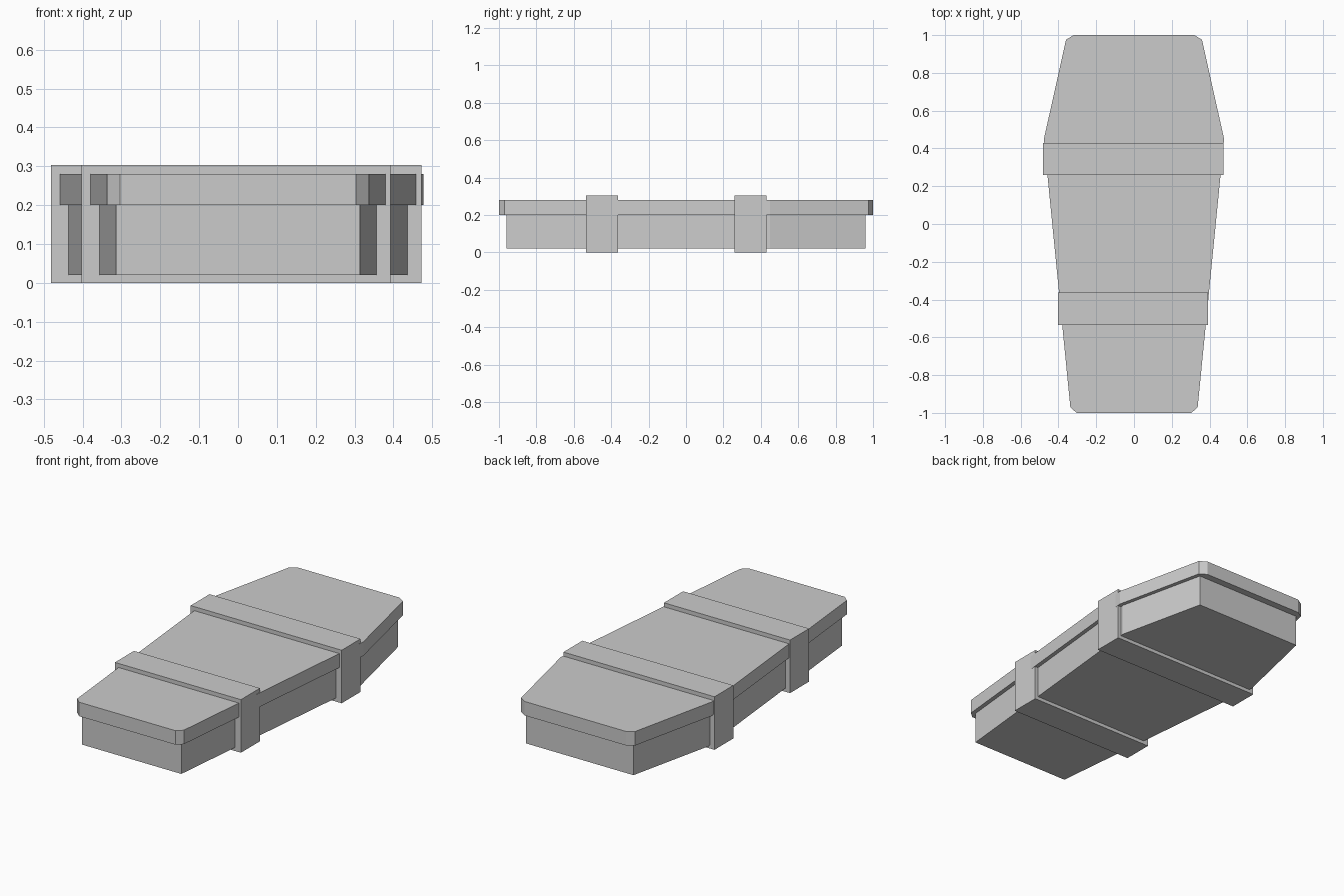
import bpy
import bmesh

if "Cube" in bpy.data.objects:
    bpy.data.objects.remove(bpy.data.objects["Cube"], do_unlink=True)

# Single flat grey for every part
grey = bpy.data.materials.new("light_grey")
grey.use_nodes = True
colour = (0.6, 0.6, 0.6, 1)
grey.diffuse_color = colour
grey.node_tree.nodes["Principled BSDF"].inputs["Base Color"].default_value = colour


def prism(name, outline, bottom, top):
    """Extrude a closed plan outline between two heights."""
    bm = bmesh.new()
    base = bm.faces.new([bm.verts.new((x, y, bottom)) for x, y in outline])
    grown = bmesh.ops.extrude_face_region(bm, geom=[base])["geom"]
    verts = [v for v in grown if isinstance(v, bmesh.types.BMVert)]
    bmesh.ops.translate(bm, verts=verts, vec=(0, 0, top - bottom))
    bmesh.ops.recalc_face_normals(bm, faces=bm.faces)
    mesh = bpy.data.meshes.new(name)
    bm.to_mesh(mesh)
    bm.free()
    mesh.materials.append(grey)
    obj = bpy.data.objects.new(name, mesh)
    bpy.context.collection.objects.link(obj)
    return obj


def mirrored(half):
    """Close a right-hand half outline with its mirror image."""
    return half + [(-x, y) for x, y in reversed(half)]


# Tapered box body with sharp corners
prism("box_body", mirrored([(0.314, -0.96), (0.455, 0.45), (0.34, 0.96)]), 0.02, 0.2)

# Overhanging lid with clipped end corners
lid_half = [(0.304, -1), (0.337, -0.97), (0.477, 0.45), (0.36, 0.975), (0.32, 1)]
prism("lid", mirrored(lid_half), 0.2, 0.28)

# Two straps wrapped around box and lid
for name, left, right, front, back in (
    ("front_strap", -0.403, 0.393, -0.535, -0.363),
    ("back_strap", -0.481, 0.473, 0.26, 0.43),
):
    plan = [(left, front), (right, front), (right, back), (left, back)]
    prism(name, plan, 0, 0.303)
